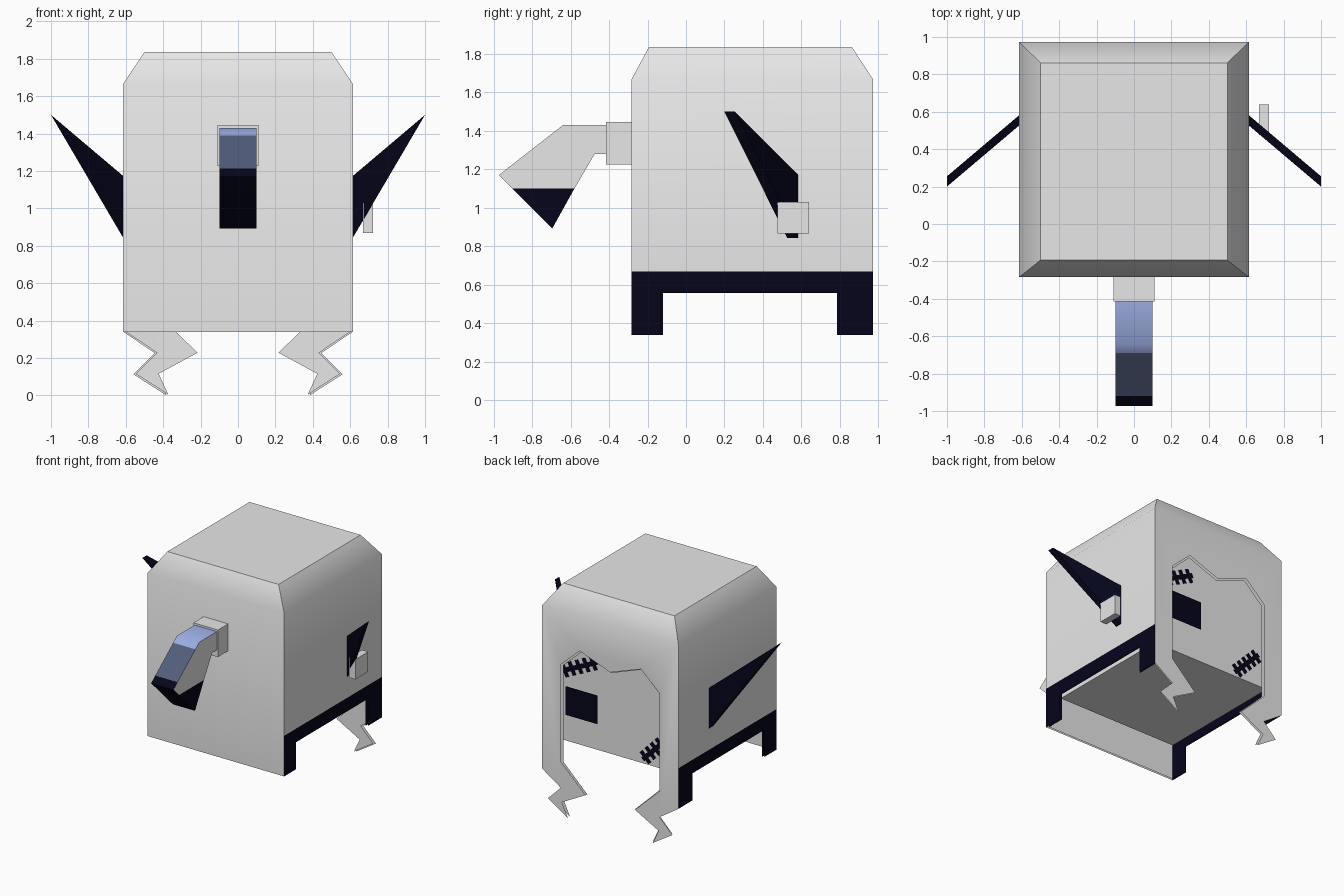
import bpy, bmesh, math
from mathutils import Vector

if "Cube" in bpy.data.objects:
    bpy.data.objects.remove(bpy.data.objects["Cube"])


def material(name, rgb):
    m = bpy.data.materials.new(name)
    m.diffuse_color = (*rgb, 1)
    m.use_nodes = True
    m.node_tree.nodes["Principled BSDF"].inputs["Base Color"].default_value = m.diffuse_color
    return m


MATS = [material("pale_grey", (0.8, 0.8, 0.8)),
        material("midnight", (0.0015, 0.0015, 0.011)),
        material("light_blue", (0.33, 0.42, 0.76)),
        material("slate_blue", (0.085, 0.11, 0.2))]
GREY, DARK, BLUE, SLATE = range(4)


def poly(bm, pts, mat=GREY):
    f = bm.faces.new([bm.verts.new(p) for p in pts])
    f.material_index = mat


def finish(bm, name, smooth=False):
    bmesh.ops.remove_doubles(bm, verts=bm.verts, dist=1e-5)
    bmesh.ops.recalc_face_normals(bm, faces=bm.faces)
    me = bpy.data.meshes.new(name)
    bm.to_mesh(me)
    bm.free()
    for m in MATS:
        me.materials.append(m)
    if smooth:
        me.polygons.foreach_set("use_smooth", [True] * len(me.polygons))
        me.set_sharp_from_angle(angle=math.radians(42))
    ob = bpy.data.objects.new(name, me)
    bpy.context.collection.objects.link(ob)
    return ob


def prism(bm, a, shift, mats, cap):
    """Sweep outline a by shift; one material per side face (None = left open)."""
    b = [Vector(p) + Vector(shift) for p in a]
    poly(bm, a, cap)
    poly(bm, b[::-1], cap)
    n = len(a)
    for i, m in enumerate(mats):
        j = (i + 1) % n
        if m is not None:
            poly(bm, [a[i], a[j], b[j], b[i]], m)


def box(name, lo, hi, mat=GREY):
    base = [(lo[0], lo[1], lo[2]), (hi[0], lo[1], lo[2]),
            (hi[0], hi[1], lo[2]), (lo[0], hi[1], lo[2])]
    bm = bmesh.new()
    prism(bm, base, (0, 0, hi[2] - lo[2]), [mat] * 4, mat)
    return finish(bm, name)


# Hood: open shell with chamfered top, dark side skirts and a cut-out back
W, Y0, Y1 = 0.614, -0.284, 0.973
CY = (Y0 + Y1) / 2
Z0, ZS, ZC, ZT = 0.34, 0.67, 1.667, 1.836
TX, TY0, TY1 = 0.5, -0.193, 0.862


def hood():
    bm = bmesh.new()
    low = [(-W, Y0, ZC), (W, Y0, ZC), (W, Y1, ZC), (-W, Y1, ZC)]
    top = [(-TX, TY0, ZT), (TX, TY0, ZT), (TX, TY1, ZT), (-TX, TY1, ZT)]
    poly(bm, top)
    for i in range(4):
        j = (i + 1) % 4
        poly(bm, [low[i], low[j], top[j], top[i]])
    poly(bm, [(-W, Y0, Z0), (W, Y0, Z0), (W, Y0, ZC), (-W, Y0, ZC)])
    skirt = [(Y0, Z0), (-0.132, Z0), (-0.132, 0.56), (0.795, 0.56),
             (0.795, Z0), (Y1, Z0), (Y1, ZS), (Y0, ZS)]
    for x in (-W, W):
        poly(bm, [(x, y, z) for y, z in skirt], DARK)
        poly(bm, [(x, Y0, ZS), (x, Y1, ZS), (x, Y1, ZC), (x, Y0, ZC)])
    half = [(W, ZC), (W, Z0), (0.445, 0.227), (0.56, 0.113), (0.382, 0),
            (0.435, 0.113), (0.222, 0.227), (0.445, 0.44), (0.445, 1.23), (0.275, 1.385)]
    outline = half + [(0, 1.285)] + [(-x, z) for x, z in reversed(half)]
    poly(bm, [(x, Y1, z) for x, z in outline])
    return bm


finish(hood(), "hood_outer", True)

# Lining: slightly smaller copy inside the hood
bm = hood()
for v in bm.verts:
    v.co = (v.co.x * 0.975, CY + (v.co.y - CY) * 0.975, Z0 + (v.co.z - Z0) * 0.988)
finish(bm, "hood_lining", True)

# Head: a cube inside the hood, with an eye plate just behind the opening
FACE, HALF, CHIN = 0.887, 0.543, 0.576
box("head", (-HALF, FACE - 2 * HALF, CHIN), (HALF, FACE, CHIN + 2 * HALF))
box("eye", (0.14, 0.936, 0.815), (0.425, 0.942, 1.045), DARK)


# Stitches: a seam line with cross ticks
def stitch(name, a, b, width, tick, count):
    a, b = Vector((a[0], 0, a[1])), Vector((b[0], 0, b[1]))
    d = (b - a).normalized()
    n = Vector((-d.z, 0, d.x))
    bm = bmesh.new()

    def bar(p, q, side, w):
        pts = [p - side * w, q - side * w, q + side * w, p + side * w]
        prism(bm, [v + Vector((0, FACE, 0)) for v in pts], (0, 0.006, 0), [DARK] * 4, DARK)

    bar(a, b, n, width / 2)
    for i in range(count):
        c = a.lerp(b, (i + 0.5) / count)
        bar(c - n * tick / 2, c + n * tick / 2, d, width / 2.4)
    finish(bm, name)


stitch("brow_stitch", (0.5, 1.13), (0.18, 1.285), 0.036, 0.11, 5)
stitch("cheek_stitch", (-0.235, 0.61), (-0.46, 0.84), 0.036, 0.11, 5)

# Pointed ears, swept forward
for side, name in ((1, "ear_right"), (-1, "ear_left")):
    bm = bmesh.new()
    tri = [(side * 0.61, 0.53, 0.836), (side * 0.61, 0.53, 1.17), (side * 1.0, 0.2, 1.5)]
    prism(bm, tri, (0, 0.055, 0), [DARK] * 3, DARK)
    finish(bm, name)
box("earring", (0.667, 0.475, 0.868), (0.723, 0.64, 1.03))

# Tail with its tie, banded in colour along the upper side
box("tail_tie", (-0.11, -0.415, 1.226), (0.11, -0.28, 1.446))
upper = [(-0.41, 1.28), (-0.41, 1.43), (-0.64, 1.43), (-0.69, 1.391), (-0.92, 1.212),
         (-0.973, 1.17), (-0.903, 1.1), (-0.58, 1.1), (-0.475, 1.28)]
tip = [(-0.903, 1.1), (-0.695, 0.893), (-0.58, 1.1)]
bm = bmesh.new()
prism(bm, [(-0.1, y, z) for y, z in upper], (0.2, 0, 0),
      [GREY, BLUE, BLUE, SLATE, DARK, DARK, None, GREY, GREY], GREY)
prism(bm, [(-0.1, y, z) for y, z in tip], (0.2, 0, 0), [DARK, DARK, None], DARK)
# drop the hidden seam between the two colour zones is not needed: sides share edges
finish(bm, "tail", True)
